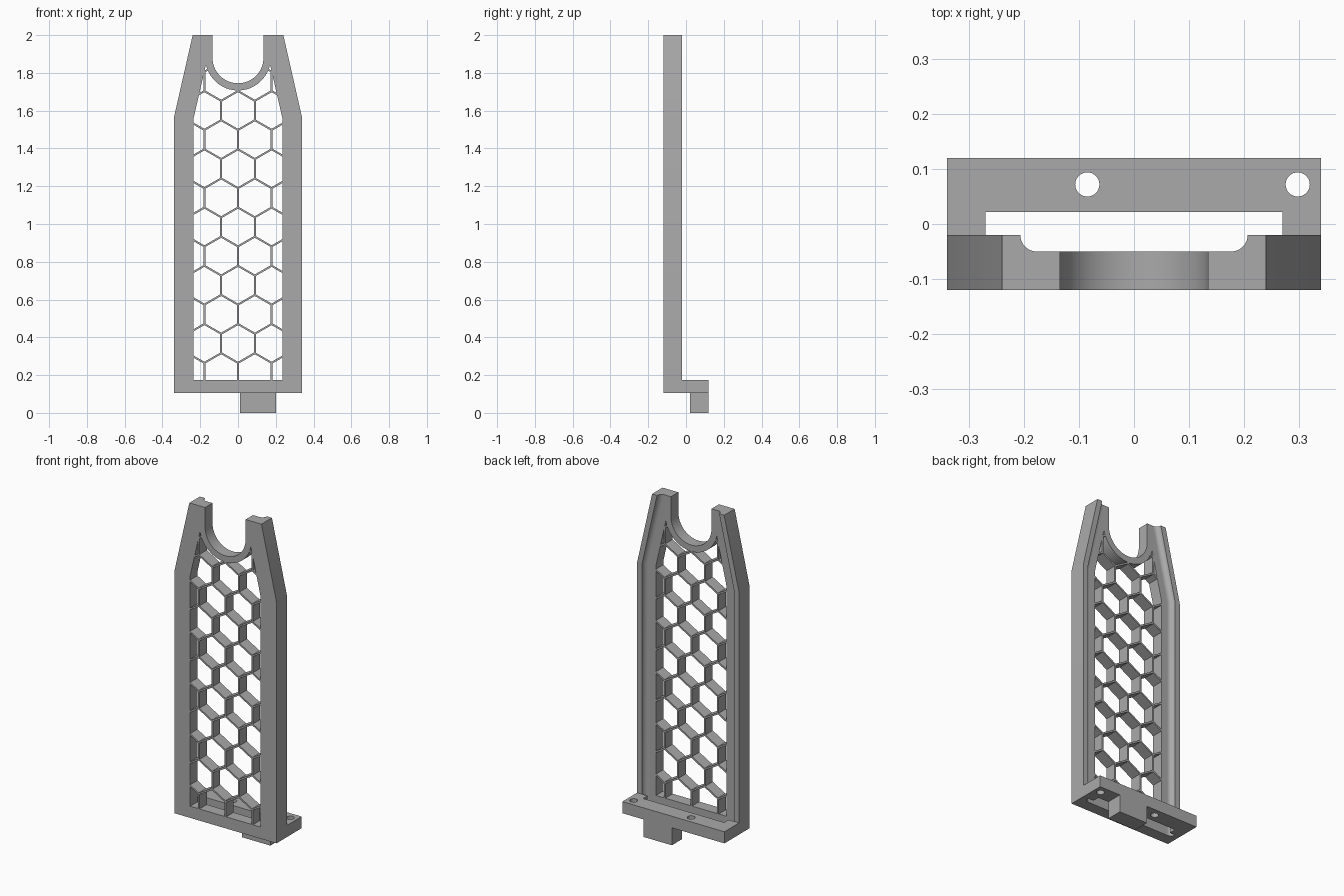
import bpy, bmesh, math
from mathutils import Vector

if "Cube" in bpy.data.objects:
    bpy.data.objects.remove(bpy.data.objects["Cube"], do_unlink=True)

grey = bpy.data.materials.new("plain grey")
grey.use_nodes = True
grey.diffuse_color = (0.4, 0.4, 0.4, 1)
grey.node_tree.nodes["Principled BSDF"].inputs["Base Color"].default_value = (0.4, 0.4, 0.4, 1)


def finish(name, bm):
    bmesh.ops.recalc_face_normals(bm, faces=bm.faces)
    mesh = bpy.data.meshes.new(name)
    bm.to_mesh(mesh)
    bm.free()
    mesh.materials.append(grey)
    ob = bpy.data.objects.new(name, mesh)
    bpy.context.collection.objects.link(ob)
    return ob


def add_prism(bm, pts, lo, hi, axis):
    """Extrude a 2D outline along y (outline in x, z) or z (outline in x, y)."""
    place = (lambda a, b, d: (a, d, b)) if axis == "y" else (lambda a, b, d: (a, b, d))
    face = bm.faces.new([bm.verts.new(place(a, b, lo)) for a, b in pts])
    top = bmesh.ops.extrude_face_region(bm, geom=[face])["geom"]
    bmesh.ops.translate(bm, verts=[v for v in top if isinstance(v, bmesh.types.BMVert)],
                        vec=Vector(place(0, 0, hi - lo)))


def prism(name, outlines, lo, hi, axis):
    bm = bmesh.new()
    for pts in outlines:
        add_prism(bm, pts, lo, hi, axis)
    return finish(name, bm)


def arc(cx, cy, r, start, end, n):
    steps = [math.radians(start + (end - start) * i / n) for i in range(n + 1)]
    return [(cx + r * math.cos(t), cy + r * math.sin(t)) for t in steps]


def boolean(ob, cutter, operation):
    mod = ob.modifiers.new("cut", "BOOLEAN")
    mod.operation, mod.object, mod.solver = operation, cutter, "EXACT"
    bpy.context.view_layer.objects.active = ob
    bpy.ops.object.modifier_apply(modifier=mod.name)
    bpy.data.objects.remove(cutter, do_unlink=True)


def smooth(ob):
    bpy.ops.object.select_all(action="DESELECT")
    ob.select_set(True)
    bpy.context.view_layer.objects.active = ob
    bpy.ops.object.shade_smooth_by_angle(angle=math.radians(30))


BOTTOM, SHOULDER, TOP = 0.105, 1.56, 2.0
HALF, TIP = 0.34, 0.24
NOTCH_Z, NOTCH_R, RING_R = 1.88, 0.135, 0.173
FRONT, WEB, RIM = -0.12, -0.05, -0.02

# Front plate with a round cradle in its top
outline = [(-HALF, BOTTOM), (HALF, BOTTOM), (HALF, SHOULDER), (TIP, TOP), (NOTCH_R, TOP)]
outline += arc(0, NOTCH_Z, NOTCH_R, 0, -180, 40)
outline += [(-NOTCH_R, TOP), (-TIP, TOP), (-HALF, SHOULDER)]
plate = prism("lattice_plate", [outline], FRONT, WEB, "y")

# Hexagonal cells, trimmed to the plate window, leave thin walls
pitch, wall = 0.178, 0.01
side = pitch / math.sqrt(3)
cell_r = (pitch - wall) / math.sqrt(3)
cells = []
for row in range(-1, 12):
    for col in range(-2, 3):
        cx = (col + (0.5 if row % 2 == 0 else 0)) * pitch
        cz = 0.2135 + row * 1.5 * side
        cells.append(arc(cx, cz, cell_r, 30, 330, 5))
holes = prism("cell_cutter", cells, -0.2, 0.05, "y")
window = [(-0.235, 0.175), (0.235, 0.175), (0.235, SHOULDER)]
window += arc(0, NOTCH_Z, RING_R, -11.5, -168.5, 40) + [(-0.235, SHOULDER)]
boolean(holes, prism("window_cutter", [window], -0.18, 0.03, "y"), "INTERSECT")
boolean(plate, holes, "DIFFERENCE")
smooth(plate)

# Raised rear rims with a cove on the inner edge
for sign, label in ((1, "left"), (-1, "right")):
    bm = bmesh.new()
    rings = []
    for z, w in ((BOTTOM, HALF), (SHOULDER, HALF), (TOP, TIP)):
        profile = [(w, WEB), (w, RIM)] + arc(w - 0.063, RIM, 0.03, 0, -90, 10)
        rings.append([bm.verts.new((sign * x, y, z)) for x, y in profile])
    for a, b in zip(rings, rings[1:]):
        for i in range(len(a)):
            j = (i + 1) % len(a)
            bm.faces.new((a[i], a[j], b[j], b[i]))
    bm.faces.new(rings[0])
    bm.faces.new(rings[-1])
    smooth(finish(label + "_rear_rim", bm))

# Foot bracket with two screw holes
bracket = [(-HALF, RIM), (-0.27, RIM), (-0.27, 0.022), (0.27, 0.022), (0.27, RIM),
           (HALF, RIM), (HALF, 0.12), (-HALF, 0.12)]
foot = prism("foot_bracket", [bracket], BOTTOM, 0.175, "z")
screws = [arc(x, 0.072, 0.022, 0, 348.75, 31) for x in (-0.085, 0.298)]
boolean(foot, prism("screw_cutter", screws, 0.05, 0.25, "z"), "DIFFERENCE")
smooth(foot)

# Locating tab under the foot
prism("locating_tab", [[(0.01, 0.022), (0.2, 0.022), (0.2, 0.12), (0.01, 0.12)]], 0, BOTTOM, "z")
